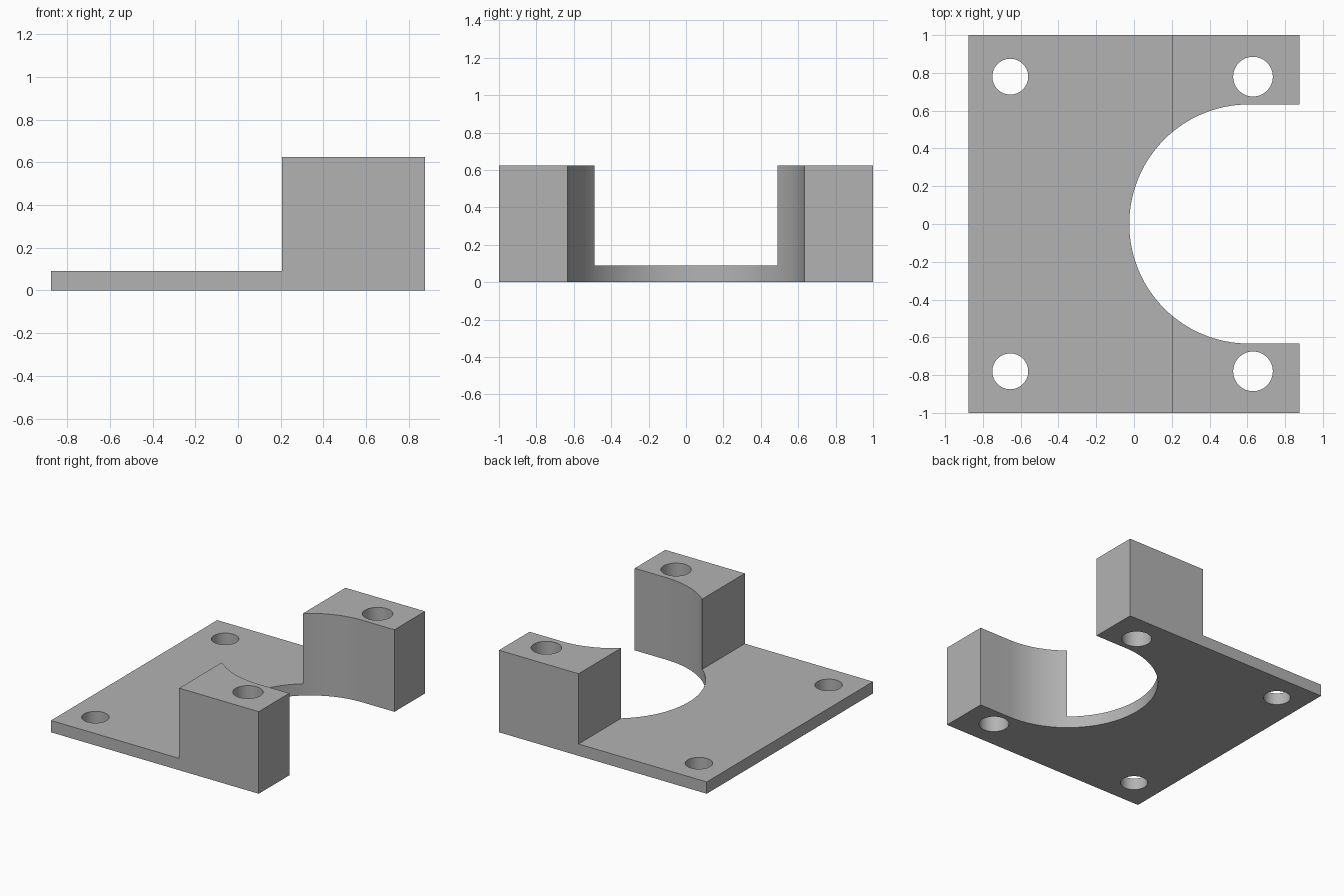
import bpy, bmesh
from math import cos, sin, pi

cube = bpy.data.objects.get("Cube")
if cube:
    bpy.data.objects.remove(cube, do_unlink=True)

grey = bpy.data.materials.new("plain grey")
grey.use_nodes = True
colour = (0.45, 0.45, 0.45, 1)
grey.diffuse_color = colour
grey.node_tree.nodes["Principled BSDF"].inputs["Base Color"].default_value = colour

X, Y = 0.875, 1.0          # half length and half width
PLATE, TOWER = 0.09, 0.625  # heights
STEP = 0.205               # where the towers begin
BORE_X, BORE_R = 0.608, 0.633


def prism(name, points, offset):
    """Extrude a closed outline of 3D points by an offset."""
    bm = bmesh.new()
    face = bm.faces.new([bm.verts.new(p) for p in points])
    result = bmesh.ops.extrude_face_region(bm, geom=[face])
    moved = [g for g in result["geom"] if isinstance(g, bmesh.types.BMVert)]
    bmesh.ops.translate(bm, verts=moved, vec=offset)
    bmesh.ops.recalc_face_normals(bm, faces=bm.faces)
    mesh = bpy.data.meshes.new(name)
    bm.to_mesh(mesh)
    bm.free()
    mesh.materials.append(grey)
    obj = bpy.data.objects.new(name, mesh)
    bpy.context.collection.objects.link(obj)
    return obj


def arc(cx, cy, r, start, end, steps):
    angles = [start + (end - start) * i / steps for i in range(steps + 1)]
    return [(cx + r * cos(a), cy + r * sin(a), -0.1) for a in angles]


# Stepped body: thin plate rising to a tall block
side = [(-X, 0), (X, 0), (X, TOWER), (STEP, TOWER), (STEP, PLATE), (-X, PLATE)]
body = prism("mounting_bracket", [(x, -Y, z) for x, z in side], (0, 2 * Y, 0))

# Open-ended round slot that splits the block into two towers
slot = arc(BORE_X, 0, BORE_R, pi / 2, 3 * pi / 2, 64)
slot += [(1.2, -BORE_R, -0.1), (1.2, BORE_R, -0.1)]
cutters = [prism("slot_cutter", slot, (0, 0, 1))]

# Screw holes through the plate and the towers
for x, r in ((-0.655, 0.095), (0.63, 0.105)):
    for y in (-0.78, 0.78):
        ring = arc(x, y, r, 0, 2 * pi, 48)[:-1]
        cutters.append(prism("hole_cutter", ring, (0, 0, 1)))

bpy.ops.object.select_all(action="DESELECT")
body.select_set(True)
bpy.context.view_layer.objects.active = body
for cutter in cutters:
    cutter.hide_render = True
    cut = body.modifiers.new("cut", "BOOLEAN")
    cut.operation = "DIFFERENCE"
    cut.solver = "EXACT"
    cut.object = cutter
    bpy.ops.object.modifier_apply(modifier=cut.name)
    bpy.data.objects.remove(cutter, do_unlink=True)

bpy.ops.object.shade_smooth_by_angle(angle=pi / 6)
